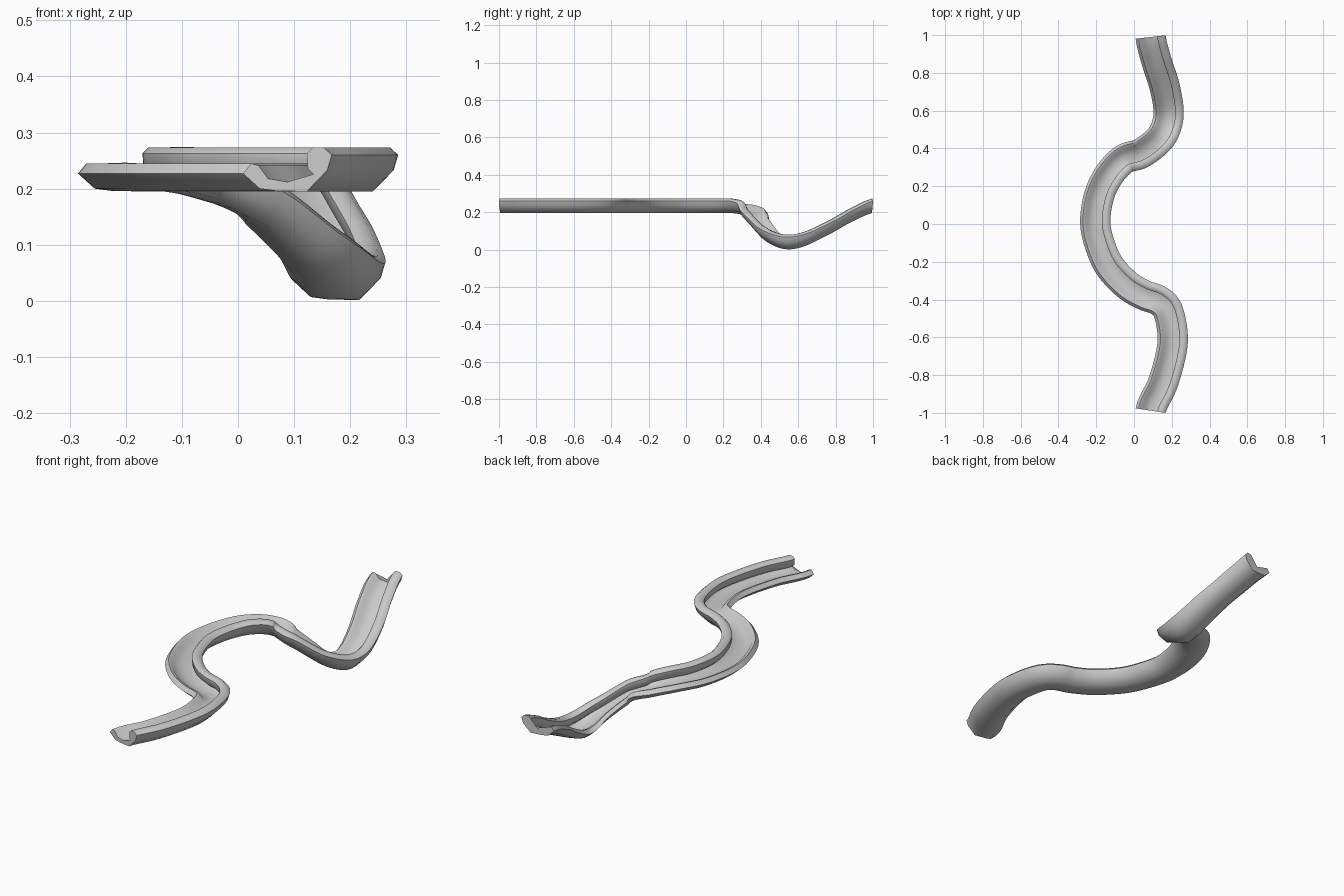
import bpy
import bmesh
import math
from mathutils import Vector

default_cube = bpy.data.objects.get("Cube")
if default_cube:
    bpy.data.objects.remove(default_cube, do_unlink=True)

STEPS = 6        # sections between two path points
LEVEL = 0.195    # underside height of the level stretch


def make_material(name, colour):
    material = bpy.data.materials.new(name)
    material.use_nodes = True
    material.diffuse_color = colour
    material.node_tree.nodes["Principled BSDF"].inputs["Base Color"].default_value = colour
    return material


def spline_point(a, b, c, d, t):
    """Position and direction on a smooth spline running from b to c."""
    m0, m1 = (c - a) / 2, (d - b) / 2
    k2 = 3 * (c - b) - 2 * m0 - m1
    k3 = 2 * (b - c) + m0 + m1
    return b + t * (m0 + t * (k2 + t * k3)), m0 + t * (2 * k2 + 3 * t * k3)


def sample_path(points):
    """Sections along the path; the first and last points only steer the ends."""
    sections = []
    spans = len(points) - 3
    for i in range(spans):
        count = STEPS + 1 if i == spans - 1 else STEPS
        for s in range(count):
            sections.append(spline_point(*points[i:i + 4], s / STEPS))
    return sections


def sweep(name, profile, sections, material):
    """Sweep an upright closed profile along the sections and cap both ends."""
    bm = bmesh.new()
    rings = []
    for centre, direction in sections:
        side = Vector((direction.y, -direction.x, 0)).normalized()
        rings.append([bm.verts.new(centre + side * u + Vector((0, 0, h)))
                      for u, h in profile])
    n = len(profile)
    for r0, r1 in zip(rings, rings[1:]):
        for j in range(n):
            k = (j + 1) % n
            bm.faces.new((r0[j], r0[k], r1[k], r1[j]))
    caps = [bm.faces.new(rings[0]), bm.faces.new(rings[-1][::-1])]
    bmesh.ops.triangulate(bm, faces=caps)
    bmesh.ops.recalc_face_normals(bm, faces=bm.faces)

    mesh = bpy.data.meshes.new(name)
    bm.to_mesh(mesh)
    bm.free()
    mesh.materials.append(material)
    obj = bpy.data.objects.new(name, mesh)
    bpy.context.collection.objects.link(obj)
    bpy.ops.object.select_all(action='DESELECT')
    obj.select_set(True)
    bpy.context.view_layer.objects.active = obj
    bpy.ops.object.shade_smooth_by_angle(angle=math.radians(48))
    return obj


# Winding level stretch
level_path = [
    (0.11, -1.11), (0.088, -0.988), (0.15, -0.85), (0.193, -0.7),
    (0.205, -0.59), (0.18, -0.46), (0.13, -0.405), (0.05, -0.375),
    (-0.04, -0.32), (-0.135, -0.215), (-0.19, -0.08), (-0.205, 0.03),
    (-0.18, 0.165), (-0.125, 0.27),
]
# Dip and climb at the back
dip_path = [
    (-0.05, 0.345, 0.178), (0.04, 0.375, 0.13), (0.135, 0.45, 0.045),
    (0.175, 0.53, 0.004), (0.182, 0.615, 0.013), (0.16, 0.735, 0.07),
    (0.12, 0.86, 0.14), (0.088, 0.99, LEVEL), (0.09, 1.12, LEVEL),
]
path = [Vector((x, y, LEVEL)) for x, y in level_path] + [Vector(p) for p in dip_path]

# Trough section: low lip on one side, tall overhanging rail on the other
trough_profile = [
    (-0.05, 0.005), (-0.02, 0.001), (0.035, 0), (0.072, 0.038),
    (0.08, 0.065), (0.066, 0.078), (0.045, 0.078), (0.035, 0.068),
    (0.037, 0.04), (0.05, 0.028), (0.04, 0.019), (0, 0.017),
    (-0.035, 0.023), (-0.052, 0.046), (-0.065, 0.05), (-0.08, 0.032),
]

grey = make_material("plain grey", (0.6, 0.6, 0.6, 1))
sweep("winding_trough", trough_profile, sample_path(path), grey)
